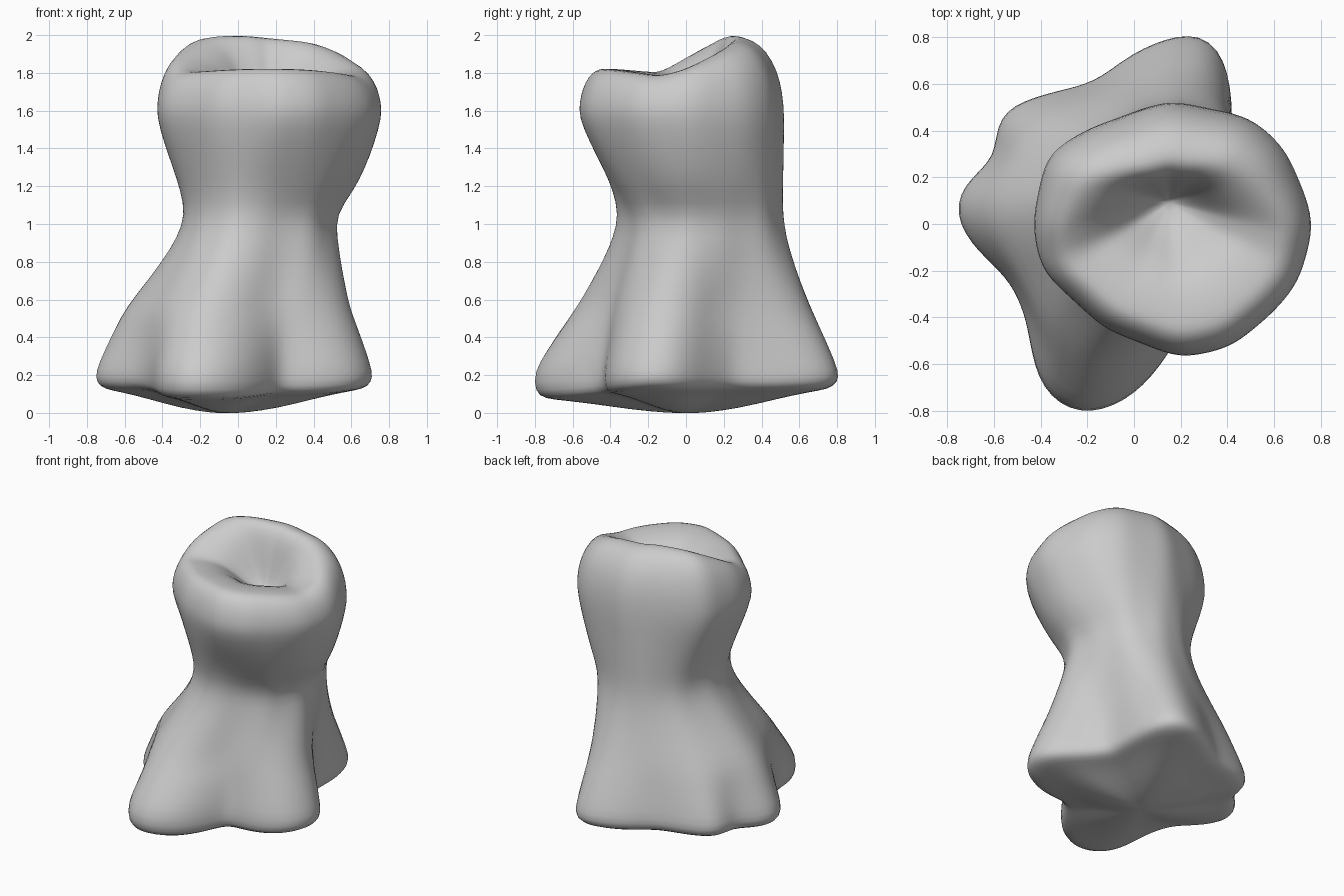
import bpy, bmesh, math

if "Cube" in bpy.data.objects:
    bpy.data.objects.remove(bpy.data.objects["Cube"])

N = 56  # points per ring

# Cross-sections (top-view outlines) and their centres
BASE = ((0, 0), [(.725, -.2), (.715, -.05), (.52, .13), (.41, .27), (.42, .5), (.40, .74), (.27, .845),
        (.0, .74), (-.16, .61), (-.45, .54), (-.63, .45), (-.56, .29), (-.72, .2), (-.79, .05),
        (-.69, -.1), (-.54, -.23), (-.46, -.4), (-.41, -.72), (-.22, -.84), (0, -.74),
        (.12, -.6), (.22, -.43), (.42, -.43), (.63, -.36)])
MID = ((.04, .02), [(.60, -.15), (.585, 0), (.47, .16), (.42, .3), (.42, .45), (.36, .6), (.22, .68),
       (0, .61), (-.2, .53), (-.38, .45), (-.48, .35), (-.55, .22), (-.61, .05), (-.55, -.1),
       (-.46, -.27), (-.38, -.44), (-.28, -.55), (-.17, -.595), (0, -.54), (.1, -.46),
       (.2, -.395), (.36, -.36), (.51, -.28)])
WAIST = ((.12, .07), [(.52, 0), (.51, .2), (.42, .42), (.2, .52), (0, .49), (-.18, .36), (-.28, .12),
         (-.27, -.05), (-.18, -.24), (-.02, -.36), (.12, -.35), (.23, -.3), (.4, -.23)])
HEAD = ((.16, -.02), [(.77, -.02), (.755, .08), (.65, .33), (.5, .46), (.15, .53), (-.2, .41), (-.38, .3),
        (-.44, 0), (-.4, -.2), (-.13, -.45), (.2, -.58), (.42, -.53), (.6, -.38), (.71, -.25)])


def resample(section):
    """Outline sampled at N equal angles about its centre, lightly smoothed."""
    (cx, cy), pts = section
    rad = []
    for i in range(N):
        a = 2 * math.pi * i / N
        dx, dy = math.cos(a), math.sin(a)
        best = 0
        for (x1, y1), (x2, y2) in zip(pts, pts[1:] + pts[:1]):
            ax, ay, ex, ey = x1 - cx, y1 - cy, x2 - x1, y2 - y1
            den = dx * ey - dy * ex
            if abs(den) < 1e-9:
                continue
            r = (ax * ey - ay * ex) / den
            t = (ax * dy - ay * dx) / den
            if -1e-6 <= t <= 1 + 1e-6 and r > best:
                best = r
        rad.append(best)
    rad = [(rad[i - 1] + 2 * rad[i] + rad[(i + 1) % N]) / 4 for i in range(N)]
    return [(cx + r * math.cos(2 * math.pi * i / N), cy + r * math.sin(2 * math.pi * i / N))
            for i, r in enumerate(rad)]


base, mid, waist, head = map(resample, (BASE, MID, WAIST, HEAD))


def mix(a, b, t):
    return a + (b - a) * t


def blend(A, B, t, z, right=0.0):
    """Ring between two sections; the +x side may run ahead."""
    out = []
    for i, (p, q) in enumerate(zip(A, B)):
        s = t + right * max(0, math.cos(2 * math.pi * i / N))
        out.append((mix(p[0], q[0], s), mix(p[1], q[1], s), z))
    return out


def clamp(v, lo, hi):
    return max(lo, min(hi, v))


def rim(i):
    """Crest of the rim: narrow at the front, set in and raised at the back."""
    x, y = head[i]
    s = math.sin(2 * math.pi * i / N)
    f = mix(.76, .56, clamp(s, 0, 1))
    px, py = mix(.16, x, f), mix(-.02, y, f)
    back = clamp((py + .14) / .40, 0, 1)
    z = 1.785 + .225 * back - .03 * (px - .16) * (1 - abs(s)) - .1 * back * (px + .05)
    return px, py, z + .04 * clamp(-s, 0, 1)


rims = [rim(i) for i in range(N)]


def drop(x, y):
    """Lower the underside beneath the front root."""
    return -.05 * clamp((-y - .2) / .5, 0, 1)


rings = []
# underside, bulging down to the middle
for f, z in ((.12, .0), (.35, .025), (.6, .075), (.8, .11), (.93, .125)):
    rings.append([(x * f - .06 * (1 - f), y * f, max(0, z + drop(x * f, y * f))) for x, y in base])
rings.append([(x * .995, y * .995, .16 + drop(x, y)) for x, y in base])
# flared roots up to the waist
for t, z in ((0, .22), (.3, .33), (.65, .45)):
    rings.append(blend(base, mid, t, z))
for t, z in ((0, .56), (.36, .7), (.64, .82), (.86, .93), (1, 1.05)):
    rings.append(blend(mid, waist, t, z))
# swelling head
for t, z, r in ((.18, 1.18, .22), (.44, 1.3, .2), (.74, 1.43, .1), (1, 1.57, 0)):
    rings.append(blend(waist, head, t, z, r))
# rounded rim, leaning up at the back
for k, h in ((.04, .3), (.16, .58), (.4, .83), (.7, .96), (1, 1)):
    rings.append([(mix(x, r[0], k), mix(y, r[1], k), mix(1.57, r[2], h))
                  for (x, y), r in zip(head, rims)])
# hollow sinking to a small pit behind the middle
for f, k in ((.8, .96), (.6, .83), (.42, .52), (.25, .18), (.1, .03)):
    rings.append([(mix(.15, r[0], f), mix(.09, r[1], f), mix(1.6, r[2], k)) for r in rims])

bm = bmesh.new()
vr = [[bm.verts.new(p) for p in r] for r in rings]
for a, b in zip(vr, vr[1:]):
    for i in range(N):
        j = (i + 1) % N
        bm.faces.new((a[i], a[j], b[j], b[i]))
for ring, p, flip in ((vr[0], (-.06, 0, 0), True), (vr[-1], (.15, .09, 1.6), False)):
    c = bm.verts.new(p)
    for i in range(N):
        j = (i + 1) % N
        bm.faces.new((ring[j], ring[i], c) if flip else (ring[i], ring[j], c))
bmesh.ops.recalc_face_normals(bm, faces=bm.faces)

mesh = bpy.data.meshes.new("flared_stump")
bm.to_mesh(mesh)
bm.free()
for p in mesh.polygons:
    p.use_smooth = True
stump = bpy.data.objects.new("flared_stump", mesh)
bpy.context.collection.objects.link(stump)
sub = stump.modifiers.new("smooth", 'SUBSURF')
sub.levels = sub.render_levels = 1
